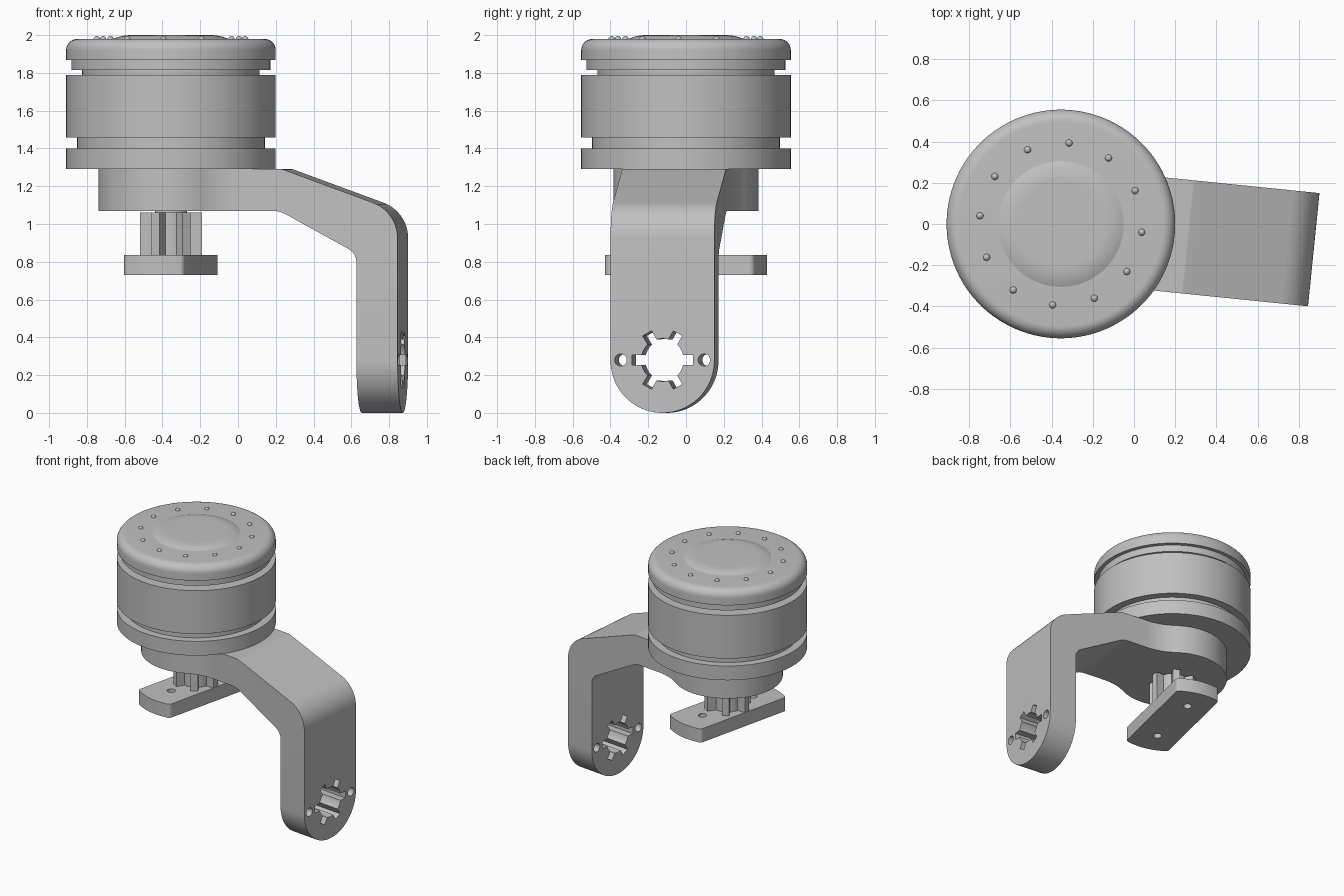
import bpy, bmesh, math
from math import sin, cos, pi, radians
from mathutils import Vector, Matrix

if "Cube" in bpy.data.objects:
    bpy.data.objects.remove(bpy.data.objects["Cube"])

AXIS = Vector((-0.355, 0, 0))   # centre line of the motor
SWING = radians(-5.8)           # heading of the arm around that line

grey = bpy.data.materials.new("plain grey")
grey.use_nodes = True
grey.diffuse_color = (0.53, 0.53, 0.53, 1)
grey.node_tree.nodes["Principled BSDF"].inputs["Base Color"].default_value = grey.diffuse_color


def make(name, bm):
    bmesh.ops.recalc_face_normals(bm, faces=bm.faces)
    mesh = bpy.data.meshes.new(name)
    bm.to_mesh(mesh)
    bm.free()
    mesh.materials.append(grey)
    obj = bpy.data.objects.new(name, mesh)
    bpy.context.collection.objects.link(obj)
    return obj


def activate(obj):
    bpy.ops.object.select_all(action="DESELECT")
    obj.select_set(True)
    bpy.context.view_layer.objects.active = obj


def finish(obj, turn=SWING):
    obj.location = AXIS
    obj.rotation_euler.z = turn
    activate(obj)
    bpy.ops.object.shade_smooth_by_angle(angle=radians(30))


def prism(name, outline, lo, hi, order="abh"):
    """Extrude a 2D outline (a, b) along h; order says which one is x, y, z."""
    bm = bmesh.new()
    ends = []
    for h in (lo, hi):
        ends.append([bm.verts.new([dict(a=a, b=b, h=h)[k] for k in order]) for a, b in outline])
        bm.faces.new(ends[-1])
    n = len(outline)
    for i in range(n):
        j = (i + 1) % n
        bm.faces.new((ends[0][i], ends[0][j], ends[1][j], ends[1][i]))
    return make(name, bm)


def lathe(name, profile, steps=96):
    """Revolve (radius, height) points around the motor axis."""
    bm = bmesh.new()
    pts = [bm.verts.new((r, 0, z)) for r, z in profile]
    edges = [bm.edges.new(p) for p in zip(pts, pts[1:])]
    bmesh.ops.spin(bm, geom=pts + edges, axis=(0, 0, 1), cent=(0, 0, 0),
                   angle=2 * pi, steps=steps, use_duplicate=False)
    bmesh.ops.remove_doubles(bm, verts=bm.verts, dist=1e-4)
    finish(make(name, bm))


def disc(name, radius, lo, hi):
    lathe(name, [(0, lo), (radius, lo), (radius, hi), (0, hi)])


def boolean(obj, other, operation):
    mod = obj.modifiers.new("cut", "BOOLEAN")
    mod.operation, mod.object, mod.solver = operation, other, "EXACT"
    activate(obj)
    bpy.ops.object.modifier_apply(modifier=mod.name)
    bpy.data.objects.remove(other)


def arc(cx, cy, r, start, end, n=16):
    return [(cx + r * cos(start + (end - start) * i / n),
             cy + r * sin(start + (end - start) * i / n)) for i in range(n + 1)]


def rounded(points, n=12):
    """Round each corner (x, y, radius) of a closed outline."""
    out = []
    for i, (x, y, r) in enumerate(points):
        p = Vector((x, y))
        if not r:
            out.append((x, y))
            continue
        d0 = (Vector(points[i - 1][:2]) - p).normalized()
        d1 = (Vector(points[(i + 1) % len(points)][:2]) - p).normalized()
        half = math.acos(d0.dot(d1)) / 2
        centre = p + (d0 + d1).normalized() * r / sin(half)
        v0 = p + d0 * r / math.tan(half) - centre
        v1 = p + d1 * r / math.tan(half) - centre
        start = math.atan2(v0.y, v0.x)
        turn = math.atan2(v0.x * v1.y - v0.y * v1.x, v0.dot(v1))
        out += arc(centre.x, centre.y, r, start, start + turn, n)
    return out


def spline(core, tip, half_width, teeth=6):
    """Outline of a round core with straight-sided teeth."""
    pts = []
    a = math.asin(half_width / core)
    for i in range(teeth):
        t = 2 * pi * i / teeth
        for w in (-half_width, half_width):
            pts.append((tip * cos(t) - w * sin(t), tip * sin(t) + w * cos(t)))
        pts += arc(0, 0, core, t + a, t + 2 * pi / teeth - a, 8)
    return pts


# Motor housing: stacked rings, drum and rounded lid with a shallow dome
disc("base_ring", 0.555, 1.29, 1.40)
disc("lower_groove", 0.497, 1.39, 1.47)
disc("motor_drum", 0.555, 1.457, 1.79)
disc("upper_groove", 0.47, 1.78, 1.83)
disc("lid_collar", 0.527, 1.815, 1.88)
lathe("lid", [(0, 1.867), (0.555, 1.867)] + arc(0.495, 1.92, 0.06, 0, pi / 2, 10) + [(0, 1.98)])
lathe("lid_dome", [(0, 1.975), (0.305, 1.975)]
      + arc(0.21, 1.764, 0.236, radians(66.2), pi / 2, 8) + [(0, 2.0)])

# Ring of rivets on the lid
bm = bmesh.new()
for i in range(12):
    spot = Matrix.Rotation(2 * pi * i / 12, 4, "Z") @ Matrix.Translation((0.395, 0, 1.978))
    bmesh.ops.create_uvsphere(bm, u_segments=16, v_segments=10, radius=0.017, matrix=spot)
finish(make("lid_rivets", bm))

# Bent arm: side profile trimmed by its plan shape and by its round foot
HEAD, HALF, FILLET = 0.385, 0.276, 0.40
arm = prism("arm", rounded([
    (-0.45, 1.07, 0), (0.605, 1.07, 0.15), (1.015, 0.845, 0.085), (1.015, -0.1, 0),
    (1.234, -0.1, 0), (1.234, 1.065, 0.2), (0.62, 1.29, 0.03), (-0.45, 1.29, 0)]),
    -0.6, 0.6, "ahb")
fx = math.sqrt((HEAD + FILLET) ** 2 - (HALF + FILLET) ** 2)
tangent = math.atan2(HALF + FILLET, fx)
upper = arc(fx, HALF + FILLET, FILLET, -pi / 2, tangent - pi, 16)
plan = [(1.5, -HALF), (1.5, HALF)] + upper
plan += arc(0, 0, HEAD, tangent, 2 * pi - tangent, 64)[1:-1]
plan += [(x, -y) for x, y in reversed(upper)]
boolean(arm, prism("plan_trim", plan, -0.5, 1.6), "INTERSECT")
foot = arc(0, HALF, HALF, -pi, 0, 40) + [(0.5, 0.7), (0.5, 1.6), (-0.5, 1.6), (-0.5, 0.7)]
boolean(arm, prism("foot_trim", foot, -0.6, 1.6, "hab"), "INTERSECT")

# Splined socket and two bolt holes through the foot
socket = [(a, b + 0.28) for a, b in spline(0.113, 0.163, 0.027)]
boolean(arm, prism("socket_cut", socket, 0.8, 1.5, "hab"), "DIFFERENCE")
for side in (-1, 1):
    hole = arc(side * 0.222, 0.28, 0.032, 0, 2 * pi, 24)[:-1]
    boolean(arm, prism("bolt_cut", hole, 0.8, 1.5, "hab"), "DIFFERENCE")
finish(arm)

# Output shaft and splined pinion
disc("shaft", 0.085, 1.05, 1.08)
finish(prism("pinion", spline(0.105, 0.165, 0.025), 0.83, 1.06), 0)

# Output plate: strip with bowed ends, softened corners and two holes
end = [(0.40, -0.165, 0.03), (0.445, 0, 0.4), (0.40, 0.165, 0.03)]
plate = prism("output_plate", rounded(end + [(-x, -y, r) for x, y, r in end]), 0.73, 0.835)
for side in (-1, 1):
    hole = arc(side * 0.235, 0, 0.03, 0, 2 * pi, 24)[:-1]
    boolean(plate, prism("plate_cut", hole, 0.6, 1.0), "DIFFERENCE")
finish(plate, radians(76.8))
